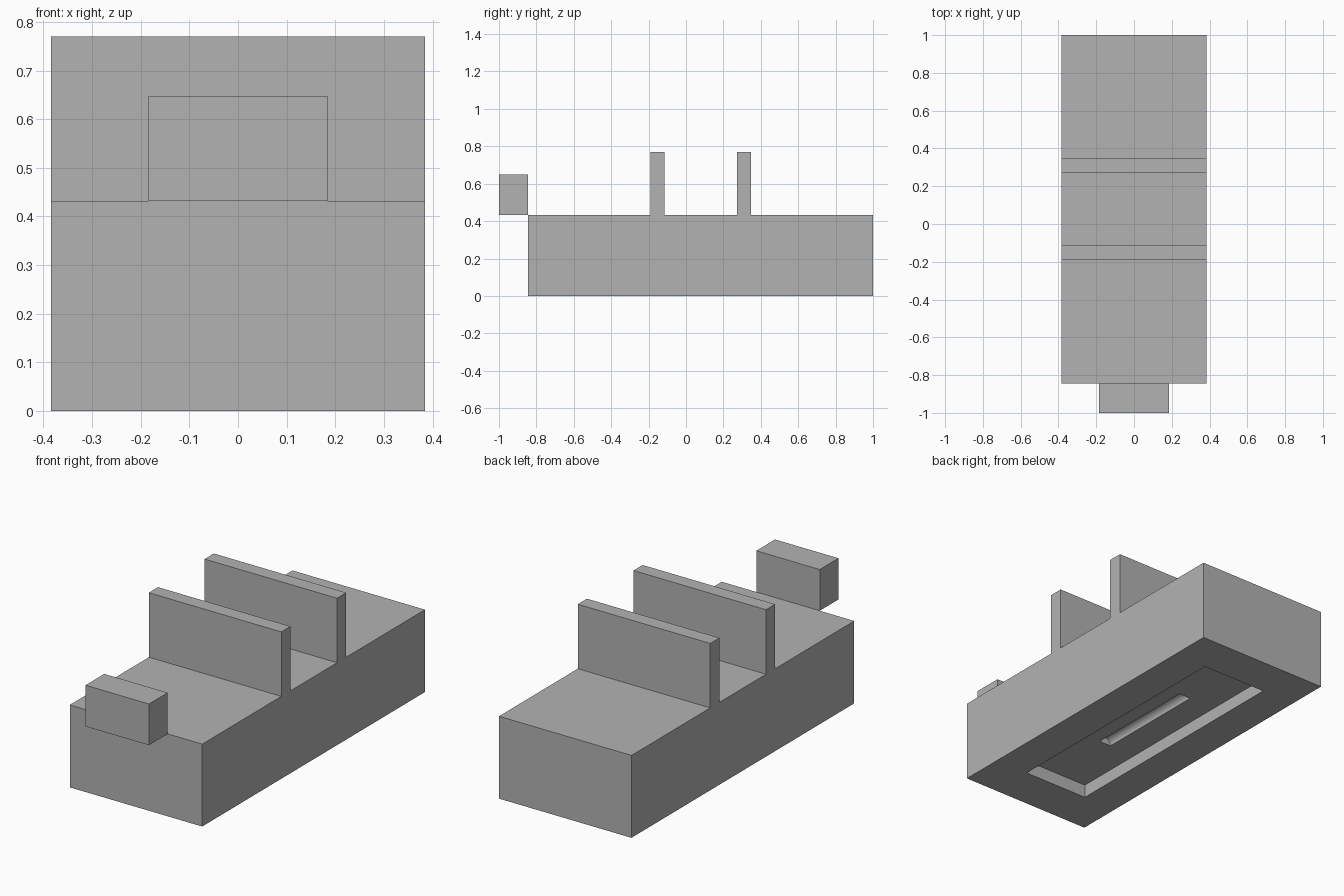
import bpy
import math

cube = bpy.data.objects.get("Cube")
if cube:
    bpy.data.objects.remove(cube, do_unlink=True)

# Single matte grey
grey = bpy.data.materials.new("plain grey")
grey.use_nodes = True
COLOUR = (0.45, 0.45, 0.45, 1)
grey.diffuse_color = COLOUR
grey.node_tree.nodes["Principled BSDF"].inputs["Base Color"].default_value = COLOUR


def box(name, half_width, y0, y1, z0, z1):
    """Box centred on x = 0, spanning y0..y1 and z0..z1."""
    bpy.ops.mesh.primitive_cube_add(size=1, location=(0, (y0 + y1) / 2, (z0 + z1) / 2))
    ob = bpy.context.object
    ob.name = name
    ob.scale = (2 * half_width, y1 - y0, z1 - z0)
    bpy.ops.object.transform_apply(location=False, rotation=False, scale=True)
    ob.data.materials.append(grey)
    return ob


def cut(target, cutter):
    """Subtract the cutter from the target and remove it."""
    cutter.hide_render = True
    mod = target.modifiers.new("cut", "BOOLEAN")
    mod.operation = "DIFFERENCE"
    mod.solver = "EXACT"
    mod.object = cutter
    bpy.context.view_layer.objects.active = target
    bpy.ops.object.modifier_apply(modifier=mod.name)
    bpy.data.objects.remove(cutter, do_unlink=True)


DECK = 0.432      # top of the base
FRONT = -0.845    # front of the base
HALF = 0.384      # half width of the base
RECESS = 0.07     # depth of the underside recess

# Long base with a shallow rectangular recess underneath
base = box("base", HALF, FRONT, 1.0, 0, DECK)
cut(base, box("recess_cutter", 0.19, -0.61, 0.78, -0.1, RECESS))

# Half-round groove in the recess ceiling
bpy.ops.mesh.primitive_cylinder_add(vertices=32, radius=0.035, depth=0.62,
                                    location=(0, 0.085, RECESS),
                                    rotation=(math.pi / 2, 0, 0))
groove = bpy.context.object
groove.data.materials.append(grey)
cut(base, groove)
bpy.ops.object.select_all(action="DESELECT")
base.select_set(True)
bpy.context.view_layer.objects.active = base
bpy.ops.object.shade_smooth_by_angle(angle=math.radians(30))

# Two upright dividers across the deck
for name, y in (("front_divider", -0.19), ("back_divider", 0.272)):
    box(name, HALF, y, y + 0.076, DECK, 0.77)

# Small block overhanging the front edge
box("front_block", 0.184, -1.0, FRONT, DECK, 0.648)
